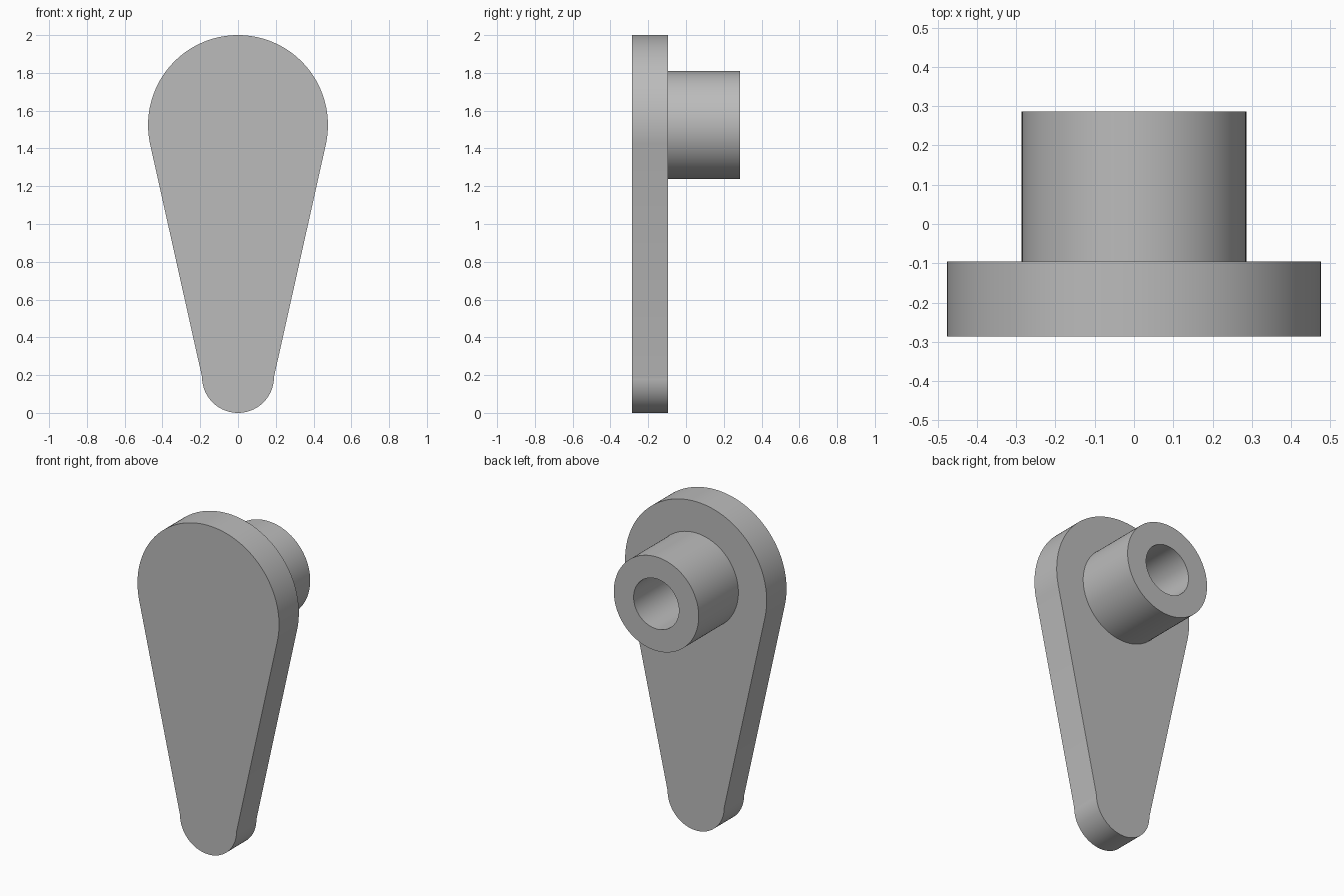
import bpy, bmesh
from math import sin, cos, pi, radians

cube = bpy.data.objects.get("Cube")
if cube:
    bpy.data.objects.remove(cube)

U = 2 / 21                      # design unit
FRONT, SEAT, BACK = -3 * U, -U, 3 * U
TOP_Z, TIP_Z = 16 * U, 2 * U    # centres of the two round ends

grey = bpy.data.materials.new("plain grey")
grey.use_nodes = True
colour = (0.5, 0.5, 0.5, 1)
grey.diffuse_color = colour
grey.node_tree.nodes["Principled BSDF"].inputs["Base Color"].default_value = colour


def arc(radius, z, start, end, steps):
    """Points (x, z) along an arc centred on x = 0."""
    angles = [start + (end - start) * i / steps for i in range(steps + 1)]
    return [(radius * cos(a), z + radius * sin(a)) for a in angles]


def finish(bm, name):
    bmesh.ops.recalc_face_normals(bm, faces=bm.faces)
    mesh = bpy.data.meshes.new(name)
    bm.to_mesh(mesh)
    bm.free()
    mesh.materials.append(grey)
    obj = bpy.data.objects.new(name, mesh)
    bpy.context.collection.objects.link(obj)
    bpy.ops.object.select_all(action='DESELECT')
    obj.select_set(True)
    bpy.context.view_layer.objects.active = obj
    bpy.ops.object.shade_smooth_by_angle(angle=radians(11))
    return obj


# Teardrop plate: wide arc at the top, half circle at the tip
lean = radians(12.5)
outline = arc(5 * U, TOP_Z, -lean, pi + lean, 80) + arc(2 * U, TIP_Z, pi, 2 * pi, 48)
bm = bmesh.new()
face = bm.faces.new([bm.verts.new((x, FRONT, z)) for x, z in outline])
side = bmesh.ops.extrude_face_region(bm, geom=[face], use_keep_orig=True)
moved = [v for v in side["geom"] if isinstance(v, bmesh.types.BMVert)]
bmesh.ops.translate(bm, verts=moved, vec=(0, SEAT - FRONT, 0))
finish(bm, "lever_plate")

# Hollow boss: outer wall, end ring, bore and bore floor
bm = bmesh.new()
sections = [(3 * U, SEAT), (3 * U, BACK), (1.6 * U, BACK), (1.6 * U, SEAT + 0.002)]
rings = [[bm.verts.new((x, y, z)) for x, z in arc(r, TOP_Z, 0, 2 * pi, 96)[:-1]]
         for r, y in sections]
for a, b in zip(rings, rings[1:]):
    for i in range(len(a)):
        j = (i + 1) % len(a)
        bm.faces.new((a[i], a[j], b[j], b[i]))
bm.faces.new(rings[-1])
bm.faces.new(rings[0])
finish(bm, "shaft_boss")
